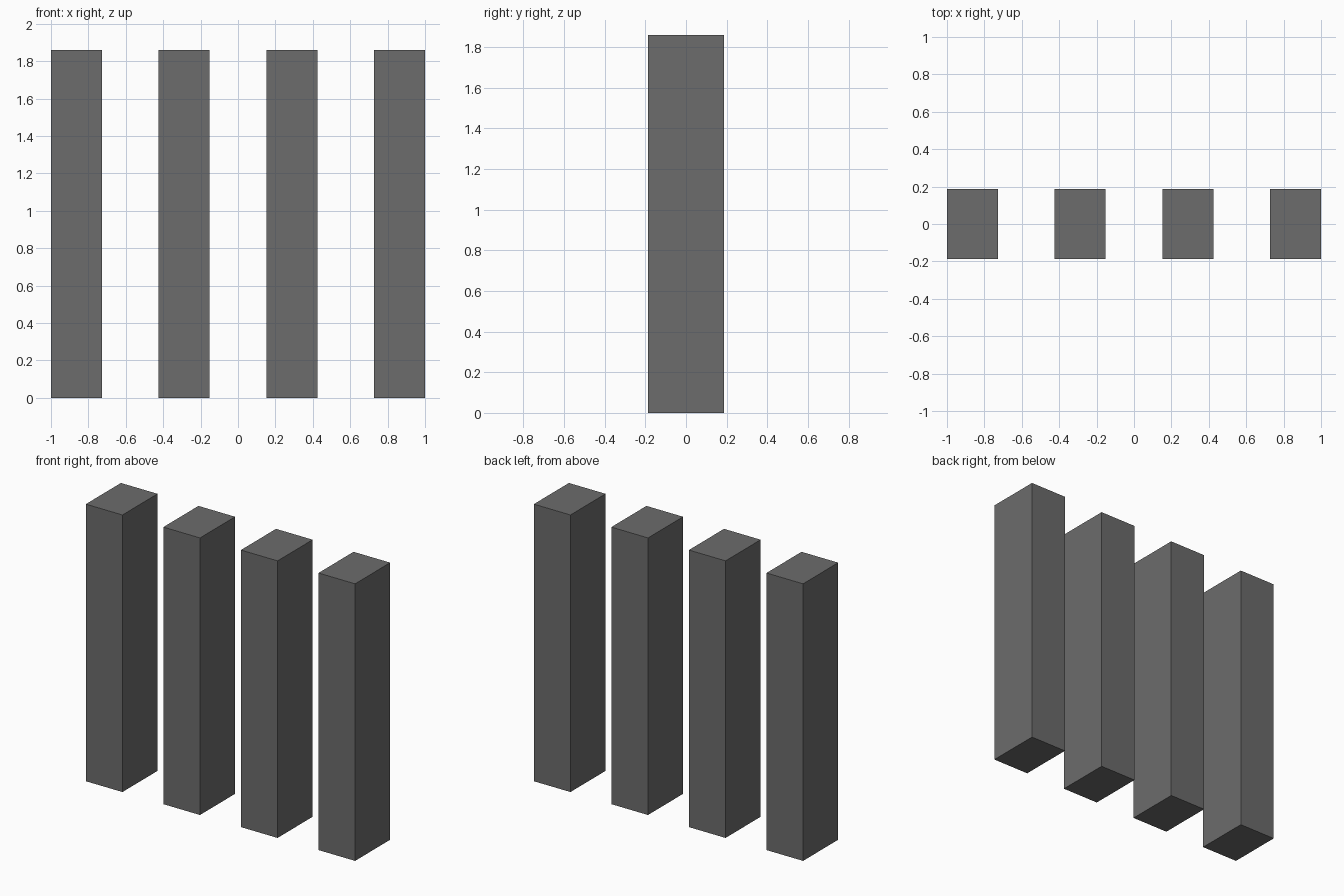
import bpy

if "Cube" in bpy.data.objects:
    bpy.data.objects.remove(bpy.data.objects["Cube"])

WIDTH, DEPTH, HEIGHT = 0.272, 0.372, 1.86
COUNT = 4
PITCH = (2 - WIDTH) / (COUNT - 1)

# Dark grey finish
dark_grey = bpy.data.materials.new("dark_grey")
dark_grey.diffuse_color = (0.15, 0.15, 0.15, 1)
dark_grey.use_nodes = True
dark_grey.node_tree.nodes["Principled BSDF"].inputs["Base Color"].default_value = dark_grey.diffuse_color

# Row of evenly spaced square-edged pillars
for i in range(COUNT):
    x = -1 + WIDTH / 2 + i * PITCH
    bpy.ops.mesh.primitive_cube_add(size=1, location=(x, 0, HEIGHT / 2))
    pillar = bpy.context.object
    pillar.name = f"pillar_{i + 1}"
    pillar.scale = (WIDTH, DEPTH, HEIGHT)
    bpy.ops.object.transform_apply(location=False, rotation=False, scale=True)
    pillar.data.materials.append(dark_grey)
